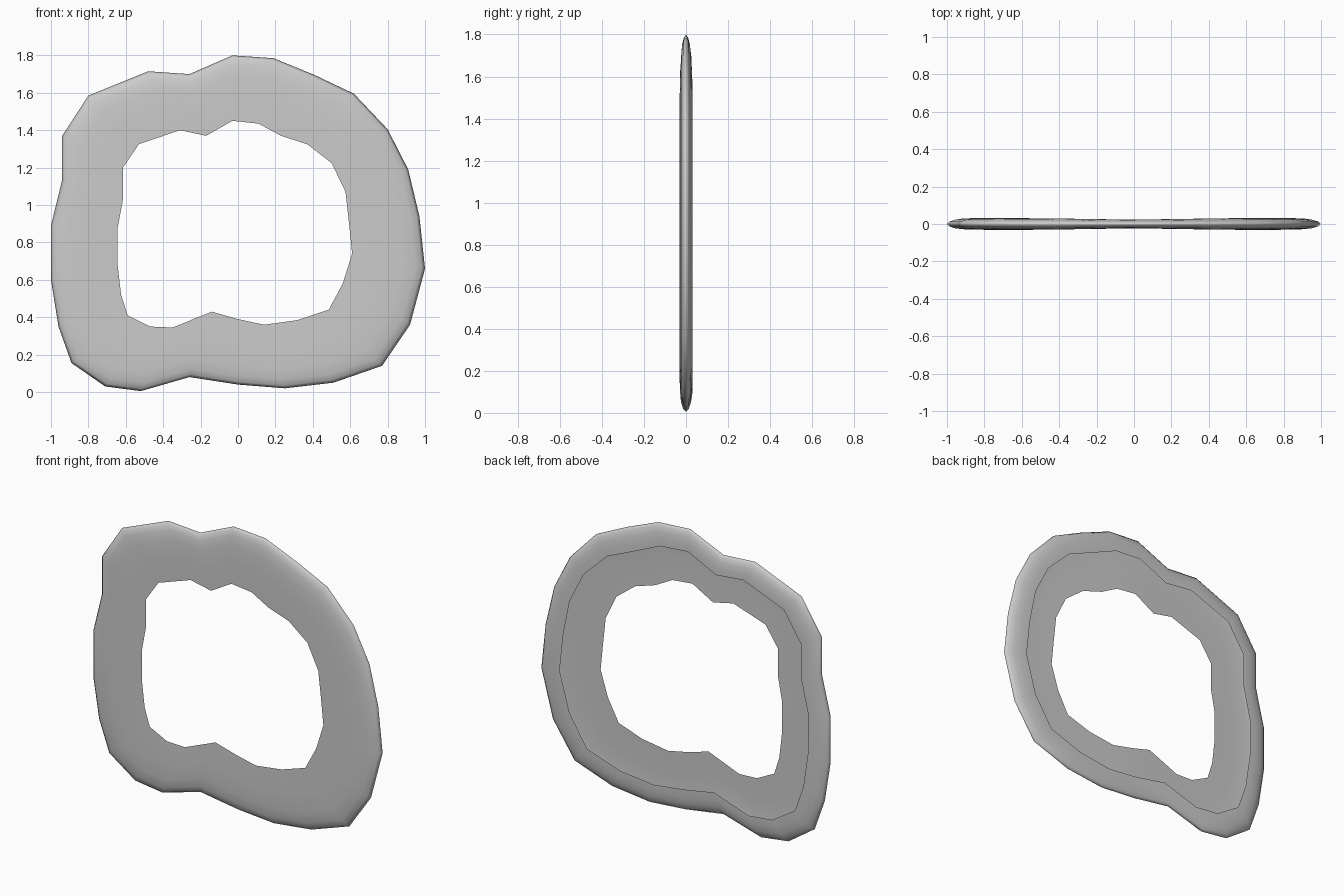
import bpy, bmesh
from mathutils import Vector

if "Cube" in bpy.data.objects:
    bpy.data.objects.remove(bpy.data.objects["Cube"])

# Irregular outlines (x, z), clockwise from the top, matched point for point
OUTER = [(-.03, 1.8), (.19, 1.785), (.41, 1.695), (.62, 1.595), (.8, 1.405),
         (.91, 1.19), (.97, .94), (1, .66), (.92, .36), (.77, .14), (.51, .05),
         (.25, .02), (0, .04), (-.26, .08), (-.52, .005), (-.71, .03), (-.89, .155),
         (-.96, .35), (-1, .6), (-1, .89), (-.94, 1.135), (-.94, 1.37),
         (-.8, 1.585), (-.48, 1.715), (-.26, 1.7)]
INNER = [(-.03, 1.45), (.11, 1.435), (.23, 1.37), (.37, 1.325), (.5, 1.225),
         (.575, 1.07), (.595, .89), (.61, .74), (.56, .58), (.485, .44), (.32, .385),
         (.14, .36), (0, .39), (-.14, .43), (-.35, .345), (-.47, .35), (-.59, .41),
         (-.625, .52), (-.645, .69), (-.645, .87), (-.615, 1.03), (-.615, 1.2),
         (-.53, 1.325), (-.31, 1.4), (-.17, 1.37)]

# Cross-section: (fraction from outer to inner edge, depth): flat front, rolled
# outer rim and an open lip on the back
PROFILE = [(1, -.92), (.6, -1), (.3, -.95), (.13, -.76), (.04, -.42), (0, 0),
           (.04, .42), (.13, .76), (.25, .97), (.38, 1)]

bm = bmesh.new()
rings = []
for t, d in PROFILE:
    ring = []
    for o, i in zip(OUTER, INNER):
        p = Vector(o).lerp(Vector(i), t)
        depth = .023 + .008 * min(1, abs(p.x) / .5)   # slightly thicker at the sides
        ring.append(bm.verts.new((p.x, d * depth, p.y)))
    rings.append(ring)
n = len(OUTER)
for a, b in zip(rings, rings[1:]):
    for k in range(n):
        m = (k + 1) % n
        f = bm.faces.new((a[k], b[k], b[m], a[m]))
        f.smooth = True
bm.normal_update()
if min(bm.faces, key=lambda f: f.calc_center_median().y).normal.y > 0:
    bmesh.ops.reverse_faces(bm, faces=bm.faces)

mesh = bpy.data.meshes.new("rolled_ring")
bm.to_mesh(mesh)
bm.free()
ring_obj = bpy.data.objects.new("rolled_ring", mesh)
bpy.context.collection.objects.link(ring_obj)
